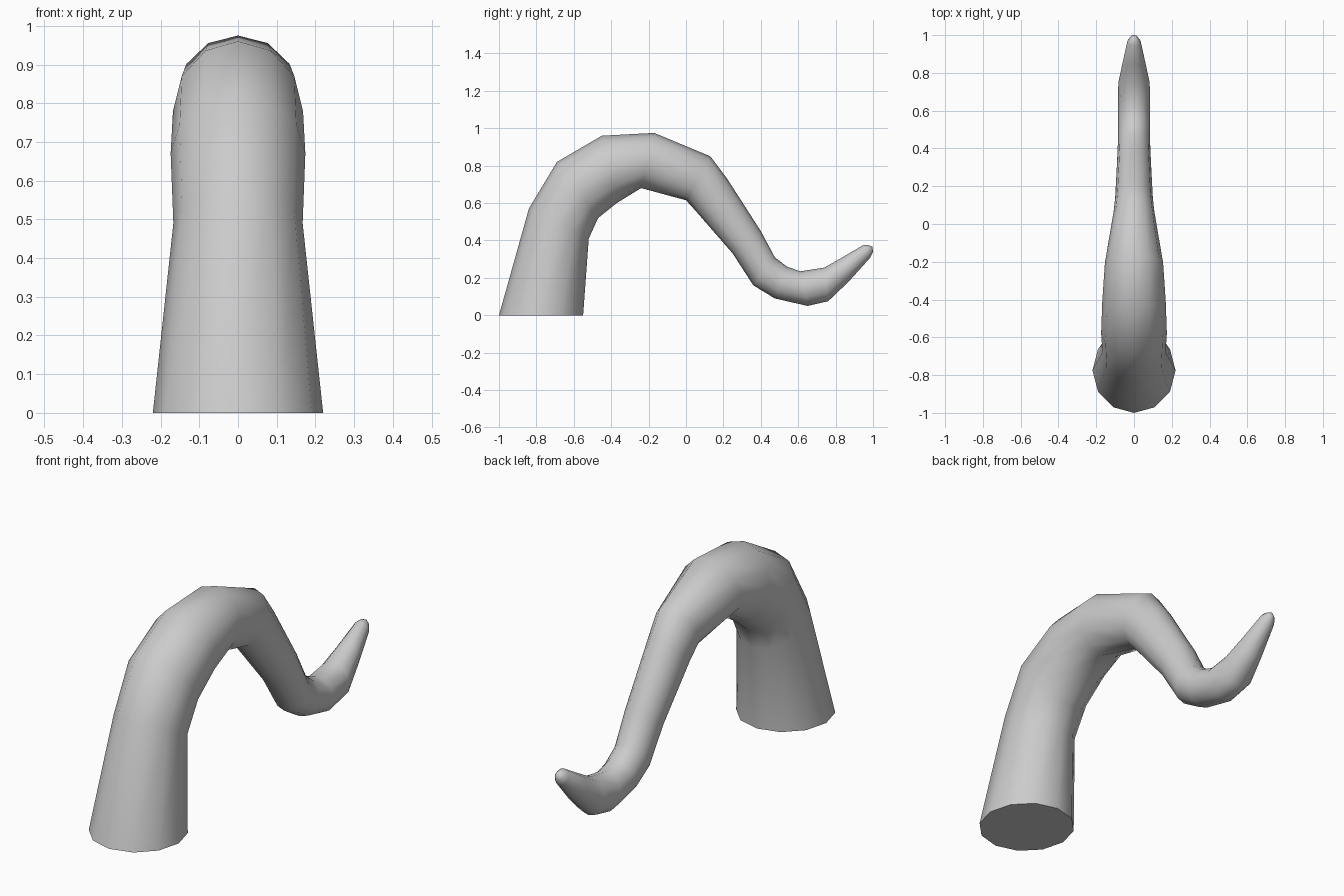
import bpy, bmesh, math
from mathutils import Vector

if "Cube" in bpy.data.objects:
    bpy.data.objects.remove(bpy.data.objects["Cube"])

SIDES = 12
# Cross-sections: outer edge (y, z), inner edge (y, z), half width in x
RINGS = [
    (-1.00, 0.00, -0.55, 0.00, 0.22),
    (-0.84, 0.57, -0.52, 0.41, 0.167),
    (-0.69, 0.82, -0.47, 0.52, 0.174),
    (-0.45, 0.96, -0.37, 0.60, 0.168),
    (-0.17, 0.975, -0.24, 0.68, 0.154),
    (0.13, 0.85, 0.00, 0.615, 0.108),
    (0.22, 0.73, 0.05, 0.56, 0.10),
    (0.40, 0.45, 0.25, 0.33, 0.09),
    (0.475, 0.31, 0.36, 0.16, 0.086),
    (0.54, 0.26, 0.475, 0.09, 0.085),
    (0.61, 0.235, 0.65, 0.05, 0.085),
    (0.74, 0.255, 0.76, 0.075, 0.083),
    (0.84, 0.312, 0.87, 0.18, 0.06),
    (0.945, 0.374, 0.985, 0.308, 0.036),
    (0.972, 0.376, 1.00, 0.338, 0.02),
]

# Tapering, curling tentacle lofted through the cross-sections
bm = bmesh.new()
loops = []
for oy, oz, iy, iz, w in RINGS:
    outer, inner = Vector((0, oy, oz)), Vector((0, iy, iz))
    mid, half = (outer + inner) / 2, (outer - inner) / 2
    loop = []
    for k in range(SIDES):
        a = 2 * math.pi * k / SIDES
        loop.append(bm.verts.new(mid + half * math.cos(a) + Vector((w * math.sin(a), 0, 0))))
    loops.append(loop)
for a, b in zip(loops, loops[1:]):
    for k in range(SIDES):
        n = (k + 1) % SIDES
        bm.faces.new((a[k], a[n], b[n], b[k]))

# Flat base and rounded tip
bm.faces.new(loops[0])
tip = bm.verts.new((0, 0.997, 0.366))
for k in range(SIDES):
    bm.faces.new((loops[-1][k], loops[-1][(k + 1) % SIDES], tip))
bmesh.ops.recalc_face_normals(bm, faces=bm.faces)

mesh = bpy.data.meshes.new("tentacle")
bm.to_mesh(mesh)
bm.free()
obj = bpy.data.objects.new("tentacle", mesh)
bpy.context.collection.objects.link(obj)
bpy.context.view_layer.objects.active = obj
obj.select_set(True)
bpy.ops.object.shade_smooth_by_angle(angle=math.radians(65))
